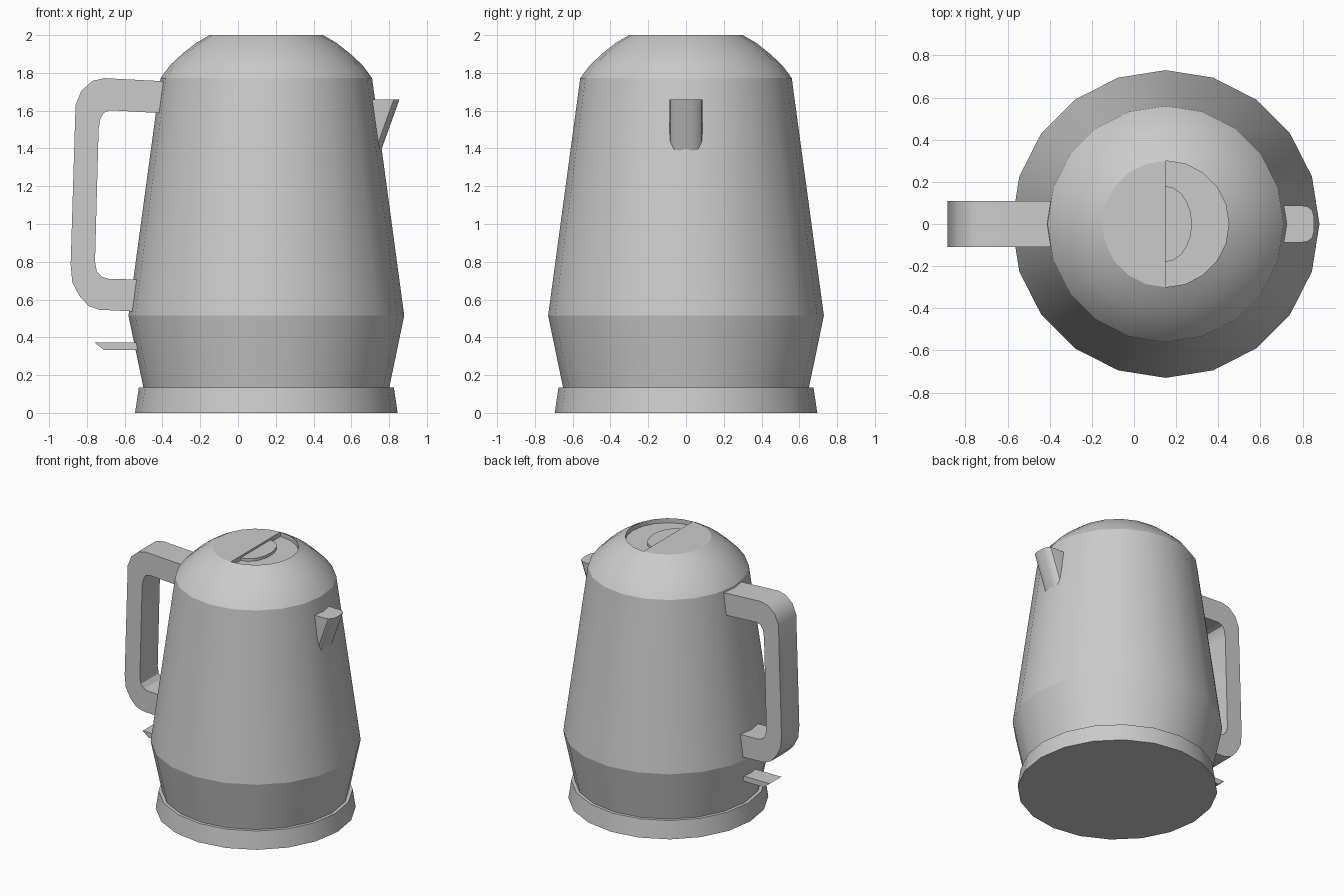
import bpy, bmesh
from math import sin, cos, pi, radians

if "Cube" in bpy.data.objects:
    bpy.data.objects.remove(bpy.data.objects["Cube"])

CX = 0.15   # axis of the round body
SIDES = 20


def finish(name, bm, angle=18.6):
    bmesh.ops.remove_doubles(bm, verts=bm.verts, dist=1e-5)
    bmesh.ops.recalc_face_normals(bm, faces=bm.faces)
    me = bpy.data.meshes.new(name)
    bm.to_mesh(me)
    bm.free()
    ob = bpy.data.objects.new(name, me)
    bpy.context.collection.objects.link(ob)
    bpy.ops.object.select_all(action='DESELECT')
    ob.select_set(True)
    bpy.context.view_layer.objects.active = ob
    bpy.ops.object.shade_smooth_by_angle(angle=radians(angle))
    return ob


def revolve(name, profile):
    """Closed solid: profile (radius, z) turned about the body axis, capped at both ends."""
    bm = bmesh.new()
    rings = [[bm.verts.new((CX + r * cos(2 * pi * i / SIDES), r * sin(2 * pi * i / SIDES), z))
              for i in range(SIDES)] for r, z in profile]
    for a, b in zip(rings, rings[1:]):
        for i in range(SIDES):
            j = (i + 1) % SIDES
            bm.faces.new((a[i], a[j], b[j], b[i]))
    bm.faces.new(rings[0])
    bm.faces.new(rings[-1])
    return finish(name, bm)


def loft(name, a, b, angle=18.6):
    """Solid between two matching outlines."""
    bm = bmesh.new()
    va, vb = [bm.verts.new(p) for p in a], [bm.verts.new(p) for p in b]
    bm.faces.new(va)
    bm.faces.new(vb)
    n = len(a)
    for i in range(n):
        j = (i + 1) % n
        bm.faces.new((va[i], va[j], vb[j], vb[i]))
    return finish(name, bm, angle)


def half_disc(name, rx, ry, start, z0, z1):
    pts = [(CX + rx * cos(start + pi * i / 10), ry * sin(start + pi * i / 10)) for i in range(11)]
    return loft(name, [(x, y, z0) for x, y in pts], [(x, y, z1) for x, y in pts])


def side_plate(name, outline, half_width, angle=30):
    return loft(name, [(x, -half_width, z) for x, z in outline],
                [(x, half_width, z) for x, z in outline], angle)


# Power base and body with domed shoulder and sunken lid well
revolve("base", [(0.695, 0), (0.675, 0.135)])
revolve("body", [(0.65, 0.13), (0.73, 0.515), (0.56, 1.772), (0.51, 1.84), (0.44, 1.905),
                 (0.37, 1.96), (0.30, 2.0), (0.30, 1.965)])

# Raised half of the lid, and the button in the sunken half
half_disc("lid_plate", 0.30, 0.30, pi / 2, 1.964, 2.0)
half_disc("lid_button", 0.125, 0.18, -pi / 2, 1.964, 1.985)

# Handle: outer then inner outline, ends sunk into the body
outer = [(-0.36, 1.754), (-0.706, 1.772), (-0.77, 1.758), (-0.83, 1.705), (-0.86, 1.63),
         (-0.886, 0.785), (-0.877, 0.69), (-0.84, 0.62), (-0.79, 0.565), (-0.733, 0.546), (-0.53, 0.536)]
inner = [(-0.50, 0.705), (-0.685, 0.71), (-0.72, 0.72), (-0.748, 0.75), (-0.757, 0.80),
         (-0.738, 1.50), (-0.728, 1.56), (-0.71, 1.59), (-0.675, 1.602), (-0.37, 1.585)]
side_plate("handle", outer + inner, 0.108)

# Power switch
side_plate("switch", [(-0.76, 0.373), (-0.71, 0.333), (-0.50, 0.333), (-0.50, 0.373)], 0.07)

# Spout: rounded outline slanting down into the body
half = [(0.66, 0.088), (0.79, 0.088), (0.825, 0.083), (0.847, 0.063), (0.855, 0.03)]
rim = half + [(x, -y) for x, y in reversed(half)]
loft("spout", [(x, y, 1.66) for x, y in rim], [(x - 0.108, y, 1.36) for x, y in rim], 35)
